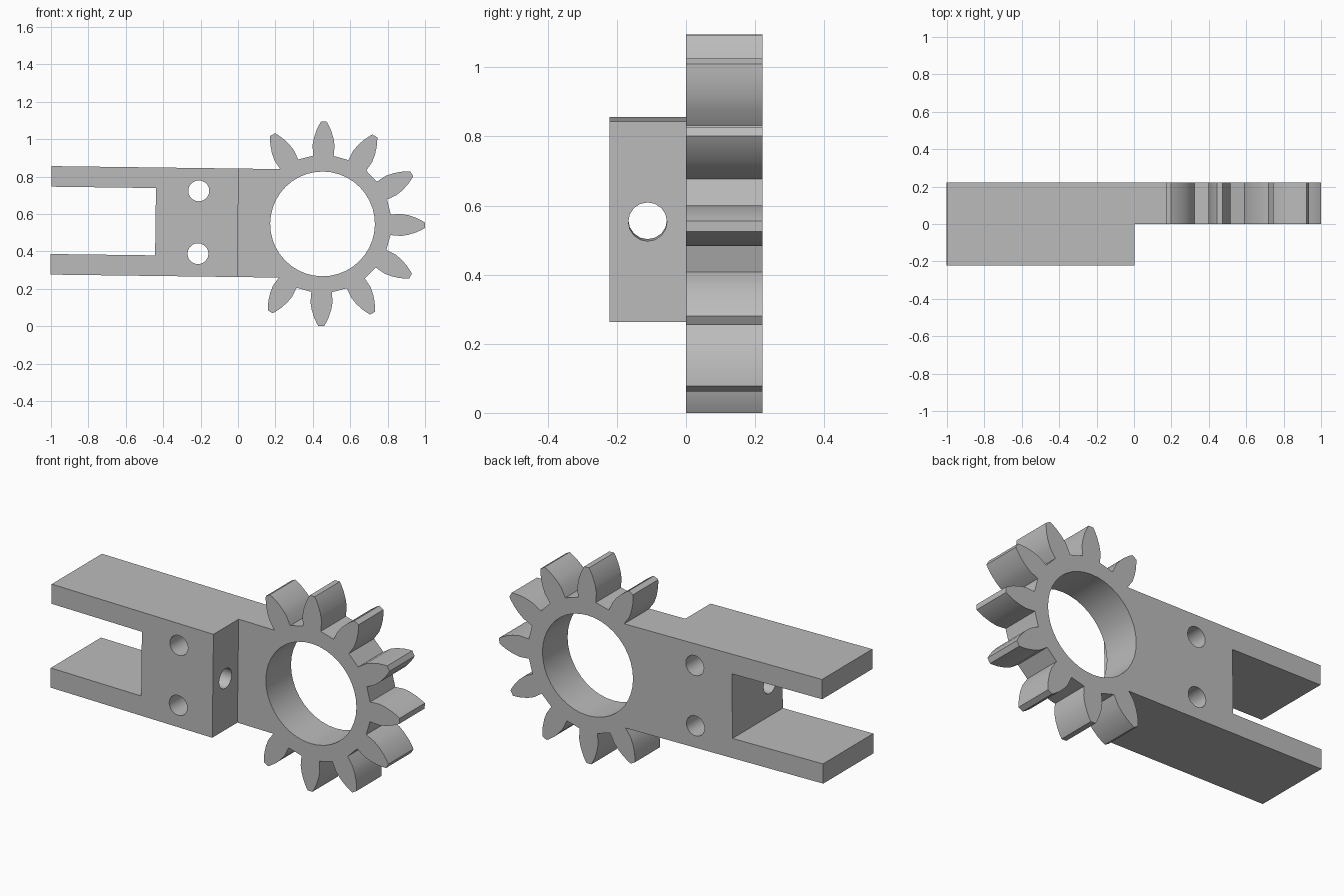
import bpy
import bmesh
from math import cos, sin, radians, pi
from mathutils import Matrix, Vector

if "Cube" in bpy.data.objects:
    bpy.data.objects.remove(bpy.data.objects["Cube"])

HALF_DEPTH = 0.222          # half thickness along y
ARM_END = -1.452            # far end of the fork, measured from the gear centre
ARM_HALF = 0.29             # half height of the arm
SHOULDER = -0.452           # where the thick arm steps down to the thin gear plate
SLOT_X, SLOT_HALF = -0.893, 0.18
BORE = 0.28

grey = bpy.data.materials.new("plain grey")
grey.use_nodes = True
colour = (0.5, 0.5, 0.5, 1)
grey.diffuse_color = colour
grey.node_tree.nodes["Principled BSDF"].inputs["Base Color"].default_value = colour


def make_object(name, bm):
    bmesh.ops.recalc_face_normals(bm, faces=bm.faces)
    mesh = bpy.data.meshes.new(name)
    bm.to_mesh(mesh)
    bm.free()
    mesh.materials.append(grey)
    obj = bpy.data.objects.new(name, mesh)
    bpy.context.collection.objects.link(obj)
    return obj


def extrude_profile(name, points, y0, y1):
    """Prism from an outline in the xz plane."""
    bm = bmesh.new()
    face = bm.faces.new([bm.verts.new((x, y0, z)) for x, z in points])
    new = bmesh.ops.extrude_face_region(bm, geom=[face])["geom"]
    verts = [v for v in new if isinstance(v, bmesh.types.BMVert)]
    bmesh.ops.translate(bm, verts=verts, vec=(0, y1 - y0, 0))
    return make_object(name, bm)


def cylinder(name, centre, radius, length, axis, sides):
    bm = bmesh.new()
    turn = Matrix.Rotation(pi / 2, 4, "X" if axis == "Y" else "Y")
    bmesh.ops.create_cone(bm, cap_ends=True, segments=sides, radius1=radius,
                          radius2=radius, depth=length,
                          matrix=Matrix.Translation(centre) @ turn)
    return make_object(name, bm)


def cut(body, cutter):
    cutter.hide_render = True
    mod = body.modifiers.new("cut", "BOOLEAN")
    mod.operation = "DIFFERENCE"
    mod.solver = "EXACT"
    mod.object = cutter
    bpy.context.view_layer.objects.active = body
    bpy.ops.object.modifier_apply(modifier=mod.name)
    bpy.data.objects.remove(cutter)


# One tooth: distance from the gear centre and half width
flank = [(0.364, 0.055), (0.42, 0.059), (0.46, 0.052),
         (0.5, 0.039), (0.53, 0.025), (0.547, 0.015)]
tooth = [(r, -w) for r, w in flank] + [(r, w) for r, w in reversed(flank)]

# Outline: nine teeth around the gear, then the forked arm
outline = []
for step in range(-4, 5):
    a = radians(30 * step)
    outline += [(r * cos(a) - t * sin(a), r * sin(a) + t * cos(a)) for r, t in tooth]
outline += [(ARM_END, ARM_HALF), (ARM_END, SLOT_HALF), (SLOT_X, SLOT_HALF),
            (SLOT_X, -SLOT_HALF), (ARM_END, -SLOT_HALF), (ARM_END, -ARM_HALF)]
# Keep the arm edges level where they meet the outer teeth
outline[0] = (outline[0][0], -ARM_HALF)
outline[len(tooth) * 9 - 1] = (outline[0][0], ARM_HALF)

body = extrude_profile("geared_fork_arm", outline, -HALF_DEPTH, HALF_DEPTH)

# Step that leaves the gear at half the arm depth
step_box = [(SHOULDER, -1), (1, -1), (1, 1), (SHOULDER, 1)]
cut(body, extrude_profile("step_cutter", step_box, -1, 0))

# Gear bore, two pin holes and the shaft hole into the fork
cut(body, cylinder("bore_cutter", Vector((0, 0, 0)), BORE, 2, "Y", 40))
for side in (-1, 1):
    cut(body, cylinder("pin_cutter", Vector((-0.664, 0, side * 0.168)), 0.056, 2, "Y", 20))
cut(body, cylinder("shaft_cutter", Vector((-0.67, -HALF_DEPTH / 2, 0)), 0.056, 0.7, "X", 16))

# Slight tilt of the whole part, then place the gear centre
body.data.transform(Matrix.Translation((0.452, 0, 0.547)) @ Matrix.Rotation(radians(0.75), 4, "Y"))

bpy.ops.object.select_all(action="DESELECT")
body.select_set(True)
bpy.context.view_layer.objects.active = body
bpy.ops.object.shade_smooth_by_angle(angle=radians(28))
